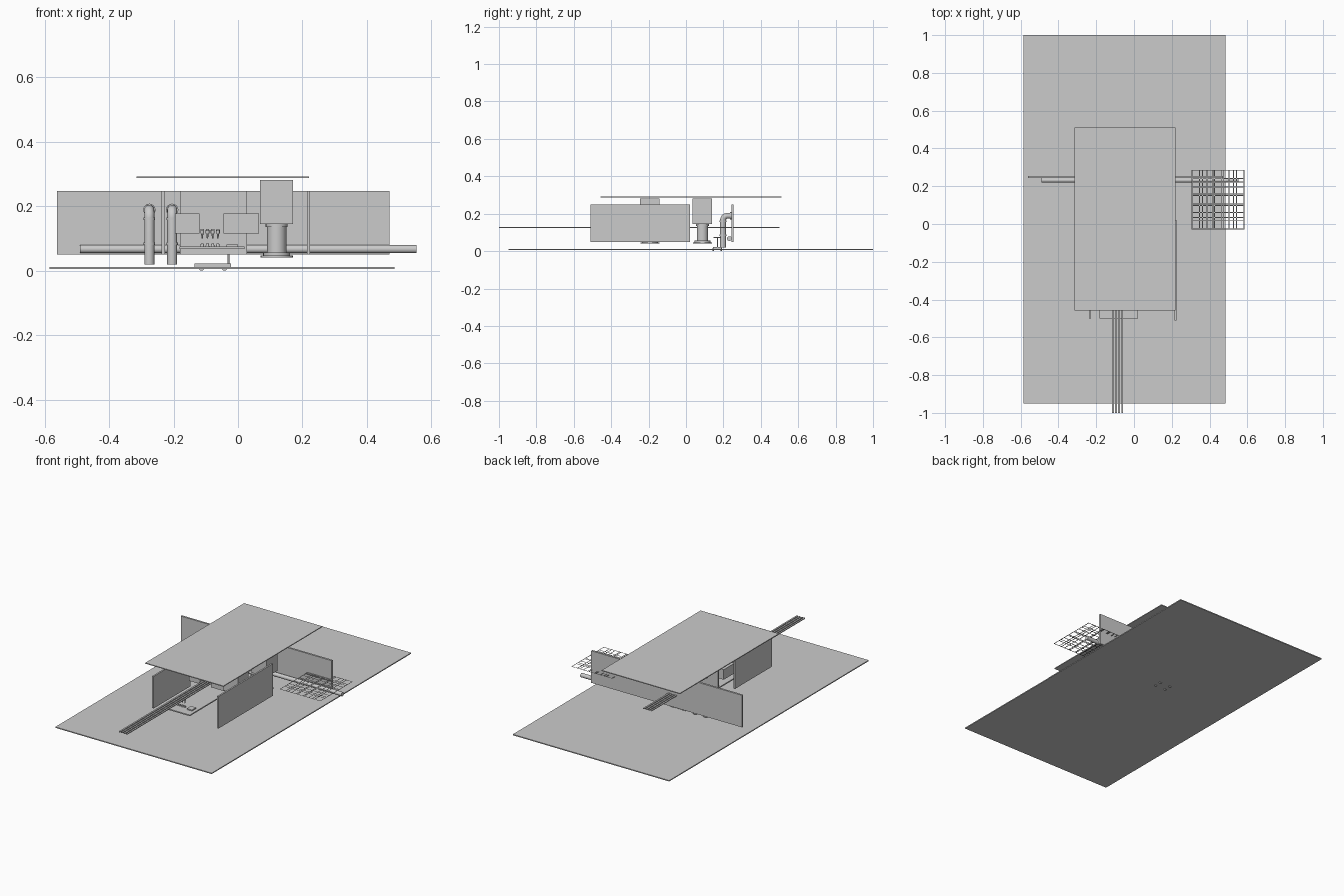
import bpy, bmesh, math
from mathutils import Vector

if "Cube" in bpy.data.objects:
    bpy.data.objects.remove(bpy.data.objects["Cube"])


def finish(name, bm, smooth=False):
    mesh = bpy.data.meshes.new(name)
    bm.to_mesh(mesh)
    bm.free()
    ob = bpy.data.objects.new(name, mesh)
    bpy.context.collection.objects.link(ob)
    if smooth:
        bpy.ops.object.select_all(action='DESELECT')
        ob.select_set(True)
        bpy.context.view_layer.objects.active = ob
        bpy.ops.object.shade_smooth_by_angle(angle=math.radians(35))
    return ob


def box(name, x, y, z):
    """Box from (min, max) ranges."""
    bm = bmesh.new()
    bmesh.ops.create_cube(bm, size=1)
    for v in bm.verts:
        for i, (a, b) in enumerate((x, y, z)):
            v.co[i] = a if v.co[i] < 0 else b
    return finish(name, bm)


def cylinder(name, start, end, r, r2=None, sides=24):
    """Cylinder or cone between two points."""
    a, b = Vector(start), Vector(end)
    bm = bmesh.new()
    bmesh.ops.create_cone(bm, cap_ends=True, segments=sides, radius1=r,
                          radius2=r if r2 is None else r2, depth=(b - a).length)
    rot = (b - a).to_track_quat('Z', 'Y')
    for v in bm.verts:
        v.co = rot @ v.co + (a + b) / 2
    return finish(name, bm, True)


def tube(name, path, r, sides=16):
    """Round pipe swept along a path lying in the YZ plane."""
    pts = [Vector(p) for p in path]
    bm = bmesh.new()
    rings = []
    for i, p in enumerate(pts):
        t = (pts[min(i + 1, len(pts) - 1)] - pts[max(i - 1, 0)]).normalized()
        side = Vector((1, 0, 0))
        up = t.cross(side)
        rings.append([bm.verts.new(p + r * (math.cos(a) * side + math.sin(a) * up))
                      for a in (k * math.tau / sides for k in range(sides))])
    for r0, r1 in zip(rings, rings[1:]):
        for k in range(sides):
            bm.faces.new((r0[k], r0[(k + 1) % sides], r1[(k + 1) % sides], r1[k]))
    bm.faces.new(rings[0])
    bm.faces.new(rings[-1])
    bmesh.ops.recalc_face_normals(bm, faces=bm.faces)
    return finish(name, bm, True)


# Ground slab, roof and walls
box("ground_slab", (-.585, .485), (-.95, 1.0), (.006, .012))
box("roof", (-.315, .22), (-.457, .51), (.287, .292))
box("back_wall", (-.562, .47), (.243, .255), (.05, .248))
box("right_wall", (.214, .224), (-.51, .022), (.05, .248))
box("left_wall", (-.237, -.227), (-.5, -.14), (.05, .248))
box("inner_wall", (-.18, .028), (-.066, -.056), (.05, .248))

# Workshop floor plate and the two machine housings
box("floor_plate", (-.182, .02), (-.5, -.06), (.068, .075))
box("left_machine", (-.195, -.12), (-.2, -.09), (.115, .177))
box("right_machine", (-.045, .065), (-.2, -.09), (.115, .178))

# Presses: square head on a round column with a foot
for i, y in enumerate((-.193, .088)):
    n = f"press_{i + 1}_"
    box(n + "head", (.068, .171), (y - .052, y + .052), (.145, .281))
    cylinder(n + "column", (.12, y, .053), (.12, y, .146), .03)
    cylinder(n + "collar", (.12, y, .135), (.12, y, .146), .034)
    cylinder(n + "foot", (.12, y, .047), (.12, y, .056), .042)
    cylinder(n + "foot_rim", (.12, y, .041), (.12, y, .047), .05)

# Overhead rails, each with a hanging gripper and a part below it
for i in range(4):
    x = -.111 + i * .0162
    n = f"rail_{i + 1}"
    box(n, (x - .005, x + .005), (-1.0, .5), (.124, .129))
    cylinder(n + "_ball", (x, -.43, .115), (x, -.43, .126), .006, sides=12)
    cylinder(n + "_gripper", (x, -.43, .1), (x, -.43, .116), .002, .004, sides=10)
    cylinder(n + "_part", (x, -.43, .075), (x, -.43, .085), .006, .004, sides=12)
box("tool_tray", (-.035, 0), (-.45, -.41), (.075, .082))

# Long horizontal pipe along the back wall
cylinder("long_pipe", (-.49, .232, .067), (.553, .232, .067), .0125)

# Elbow pipes coming out of the back wall and down
for i, x in enumerate((-.275, -.204)):
    n = f"elbow_pipe_{i + 1}"
    bend = [(x, .222 - .024 * math.sin(a), .165 + .024 * math.cos(a))
            for a in (k * math.pi / 16 for k in range(9))]
    tube(n, [(x, .246, .189)] + bend + [(x, .198, .02)], .0155)
    cylinder(n + "_wall_flange", (x, .236, .189), (x, .243, .189), .019)
    cylinder(n + "_collar", (x, .198, .157), (x, .198, .165), .018)
    cylinder(n + "_low_collar", (x, .198, .08), (x, .198, .088), .018)

# Small cart with four wheels and a pole carrying a sign plate
box("cart_body", (-.135, -.022), (.145, .19), (.011, .022))
for x in (-.113, -.042):
    for side, y in (("front", .143), ("back", .185)):
        cylinder(f"cart_wheel_{side}", (x, y, .0085), (x, y + .008, .0085), .0085, sides=16)
cylinder("cart_pole", (-.03, .168, .02), (-.03, .168, .07), .003, sides=12)
box("cart_top", (-.038, .0), (.148, .188), (.07, .075))

# Flat lattice beside the building: two overlapping sets of bars
bm = bmesh.new()


def flat_bar(x0, x1, y0, y1, z=.132):
    bm.faces.new([bm.verts.new(c) for c in ((x0, y0, z), (x1, y0, z), (x1, y1, z), (x0, y1, z))])


X0, X1, Y0, Y1, W = .305, .585, -.03, .287, .005
for count in (8, 6):
    for k in range(count):
        t = k / (count - 1)
        x = X0 + t * (X1 - X0 - W)
        y = Y0 + t * (Y1 - Y0 - W)
        flat_bar(x, x + W, Y0, Y1)
        flat_bar(X0, X1, y, y + W)
finish("flat_lattice", bm)
